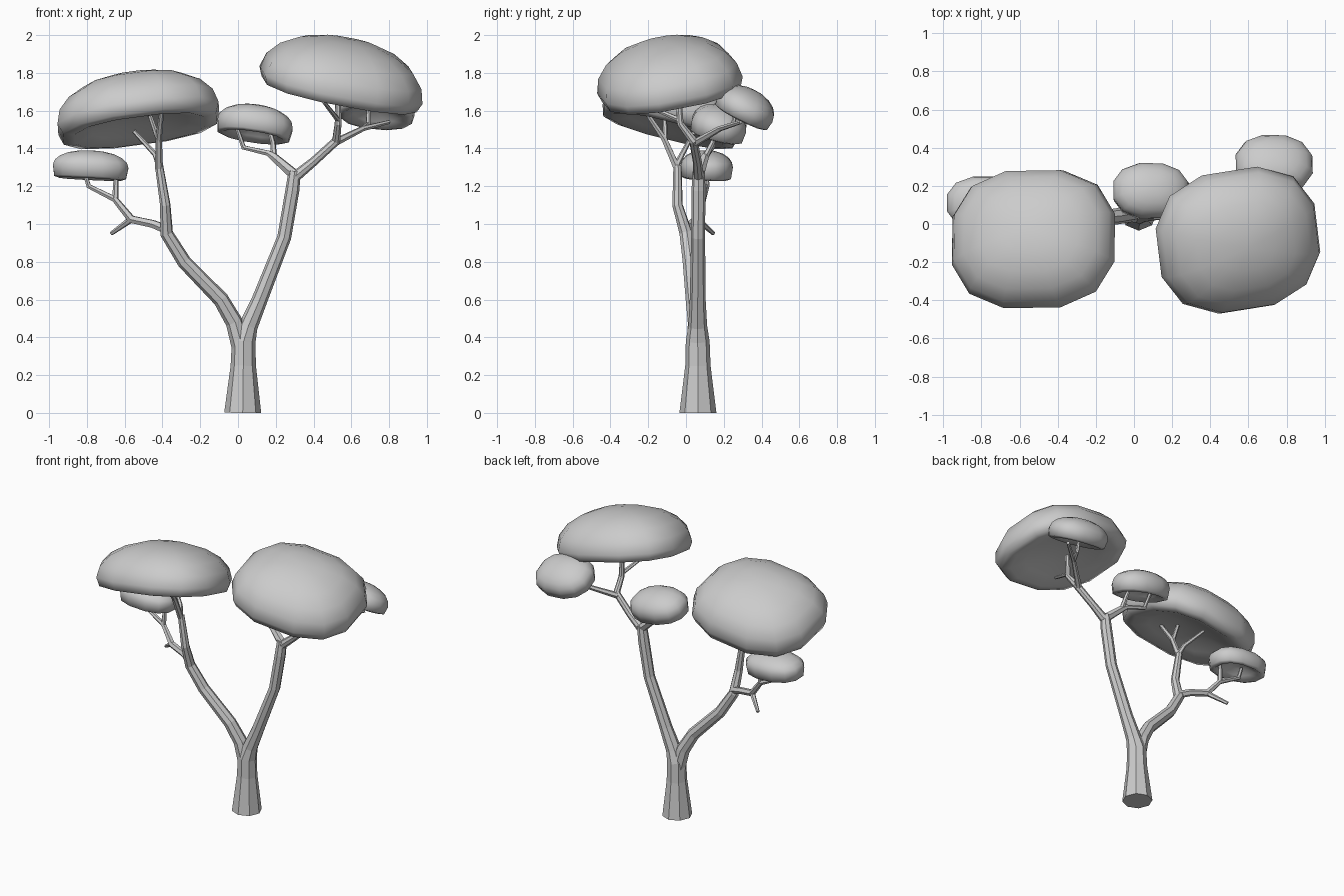
import bpy, bmesh, math
from mathutils import Vector, Matrix

old = bpy.data.objects.get("Cube")
if old:
    bpy.data.objects.remove(old, do_unlink=True)

# One plain grey for the whole tree
GREY = (0.6, 0.6, 0.6, 1)
grey = bpy.data.materials.new("plain_grey")
grey.use_nodes = True
grey.diffuse_color = GREY
shader = next(n for n in grey.node_tree.nodes if n.type == 'BSDF_PRINCIPLED')
shader.inputs["Base Color"].default_value = GREY


def add_object(name, mesh):
    mesh.name = name
    mesh.materials.clear()
    mesh.materials.append(grey)
    obj = bpy.data.objects.new(name, mesh)
    bpy.context.collection.objects.link(obj)
    return obj


def limb(name, points, sides_level=2):
    """Tapered faceted tube through (x, y, z, radius) points."""
    curve = bpy.data.curves.new(name + "_path", 'CURVE')
    curve.dimensions = '3D'
    curve.bevel_depth = 1
    curve.bevel_resolution = sides_level
    curve.use_fill_caps = True
    spline = curve.splines.new('POLY')
    spline.points.add(len(points) - 1)
    for p, (x, y, z, r) in zip(spline.points, points):
        p.co = (x, y, z, 1)
        p.radius = r
    temp = bpy.data.objects.new(name + "_path", curve)
    bpy.context.collection.objects.link(temp)
    bpy.context.view_layer.update()
    graph = bpy.context.evaluated_depsgraph_get()
    mesh = bpy.data.meshes.new_from_object(temp.evaluated_get(graph))
    bpy.data.objects.remove(temp, do_unlink=True)
    for poly in mesh.polygons:
        poly.use_smooth = False
    return add_object(name, mesh)


def swell(value, power):
    return math.copysign(abs(value) ** power, value)


def canopy(name, centre, radii, height, depth, slope, turn=0, square=.8):
    """Twelve-sided squarish dome with a hollowed underside, tilted by slope."""
    bm = bmesh.new()
    bmesh.ops.create_uvsphere(bm, u_segments=12, v_segments=10, radius=1)
    normal = Vector((-slope[0], -slope[1], 1))
    tilt = Vector((0, 0, 1)).rotation_difference(normal).to_matrix()
    tilt = tilt @ Matrix.Rotation(math.radians(turn), 3, 'Z')
    corner = math.radians(15)
    widen = 1 / swell(math.cos(corner), square)
    for v in bm.verts:
        p = v.co.copy()
        angle = math.atan2(p.y, p.x) + corner
        reach = math.hypot(p.x, p.y) * widen
        if p.z > 0:
            reach = reach ** .95
            z = height * p.z
        else:
            z = -depth * math.sin(math.pi * min(1, -p.z))
        x = swell(math.cos(angle), square) * reach * radii[0]
        y = swell(math.sin(angle), square) * reach * radii[1]
        v.co = tilt @ Vector((x, y, z)) + Vector(centre)
    for f in bm.faces:
        f.smooth = True
    mesh = bpy.data.meshes.new(name)
    bm.to_mesh(mesh)
    bm.free()
    return add_object(name, mesh)


# Trunk running on into the left bough
limb("trunk", [(.025, .063, 0, .098), (.028, .063, .25, .067), (.03, .062, .38, .063),
               (.055, .062, .46, .05), (.115, .062, .6, .042), (.245, .064, .93, .037),
               (.288, .066, 1.18, .037), (.30, .068, 1.28, .032)])
limb("right_bough", [(.02, .06, .34, .052), (-.02, .055, .48, .046), (-.09, .04, .6, .042),
                     (-.285, .02, .8, .038), (-.378, 0, .95, .035),
                     (-.385, -.045, 1.1, .028), (-.418, -.045, 1.31, .022)])

# Branches of the left bough
limb("left_branch", [(.29, .067, 1.24, .03), (.40, .06, 1.33, .024), (.52, .04, 1.44, .024),
                     (.53, -.03, 1.53, .019), (.53, -.04, 1.69, .015)])
limb("left_back_twig", [(.51, .05, 1.43, .021), (.66, .18, 1.505, .015), (.80, .29, 1.54, .011)], 1)
limb("left_back_spur", [(.66, .18, 1.505, .014), (.69, .25, 1.53, .013), (.69, .27, 1.62, .01)], 1)
limb("left_top_spur", [(.53, -.03, 1.55, .014), (.455, -.25, 1.645, .01)], 1)
limb("middle_branch", [(.30, .068, 1.26, .03), (.19, .10, 1.355, .023), (.16, .115, 1.375, .016),
                       (.03, .14, 1.405, .014), (-.01, .15, 1.52, .011)], 1)
limb("middle_spur", [(.19, .10, 1.35, .018), (.185, .14, 1.43, .014), (.16, .16, 1.52, .011)], 1)

# Branches of the right bough
limb("right_top_branch", [(-.418, -.045, 1.29, .021), (-.42, -.115, 1.45, .017), (-.40, -.24, 1.635, .011)], 1)
limb("right_inner_spur", [(-.42, -.11, 1.44, .015), (-.485, -.115, 1.63, .011)], 1)
limb("right_outer_spur", [(-.418, -.05, 1.31, .017), (-.44, -.02, 1.37, .014), (-.55, .045, 1.49, .011)], 1)
limb("right_side_branch", [(-.375, 0, .97, .026), (-.45, .03, 1.0, .023), (-.565, .06, 1.025, .023),
                           (-.65, .09, 1.13, .018), (-.645, .10, 1.27, .012)], 1)
limb("right_side_spur", [(-.65, .09, 1.13, .017), (-.79, .11, 1.20, .014), (-.815, .11, 1.28, .011)], 1)
limb("right_stub", [(-.565, .06, 1.025, .018), (-.67, .145, .95, .011)], 1)

# Foliage
canopy("right_crown", (-.527, -.08, 1.56), (.43, .37), .24, .07, (.14, -.25))
canopy("left_crown", (.545, -.085, 1.735), (.428, .372), .25, .06, (-.21, .17), 8)
canopy("right_small_crown", (-.78, .11, 1.305), (.2, .138), .085, .07, (-.05, -.05), 0, .85)
canopy("middle_small_crown", (.09, .175, 1.525), (.2, .147), .105, .07, (-.15, -.26), 0, .88)
canopy("left_back_crown", (.735, .315, 1.615), (.202, .16), .105, .062, (-.1, -.5), 0, .88)
